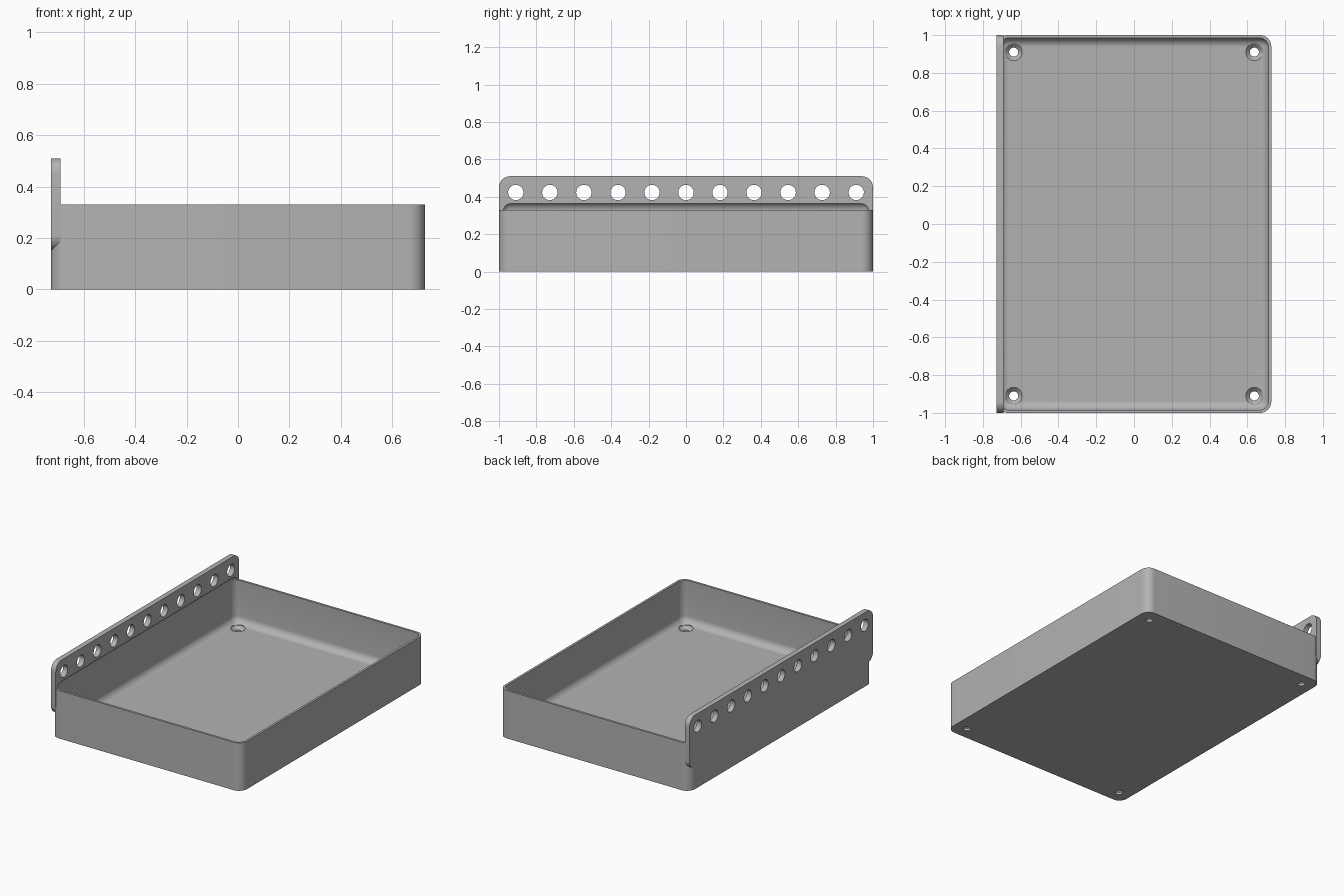
import bpy
import bmesh
import math
from mathutils import Matrix, Vector

old = bpy.data.objects.get("Cube")
if old:
    bpy.data.objects.remove(old, do_unlink=True)

HALF_X, HALF_Y = 0.727, 1.0
TRAY_TOP, FLOOR = 0.33, 0.037
RAIL_THICK = 0.036
WALL = 0.015

grey = bpy.data.materials.new("plain grey")
grey.use_nodes = True
grey.diffuse_color = (0.45, 0.45, 0.45, 1)
grey.node_tree.nodes["Principled BSDF"].inputs["Base Color"].default_value = (0.45, 0.45, 0.45, 1)


def finish(name, bm):
    """Turn a bmesh into a named object."""
    bmesh.ops.recalc_face_normals(bm, faces=bm.faces)
    mesh = bpy.data.meshes.new(name)
    bm.to_mesh(mesh)
    bm.free()
    mesh.materials.append(grey)
    obj = bpy.data.objects.new(name, mesh)
    bpy.context.collection.objects.link(obj)
    return obj


def rounded_box(name, low, high, radius, axis=None, segments=10):
    """Box with the edges along one axis rounded, or all edges if axis is None."""
    low, high = Vector(low), Vector(high)
    bm = bmesh.new()
    bmesh.ops.create_cube(bm, size=1)
    for v in bm.verts:
        v.co = Vector([(low[i] + high[i]) / 2 + v.co[i] * (high[i] - low[i]) for i in range(3)])
    edges = [e for e in bm.edges
             if axis is None or abs((e.verts[0].co - e.verts[1].co).normalized()[axis]) > 0.9]
    bmesh.ops.bevel(bm, geom=edges, offset=radius, segments=segments,
                    profile=0.5, affect='EDGES')
    return finish(name, bm)


def add_cone(bm, r1, r2, depth, matrix):
    bmesh.ops.create_cone(bm, cap_ends=True, segments=32, radius1=r1, radius2=r2,
                          depth=depth, matrix=matrix)


def combine(target, other, operation):
    """Apply a boolean to the target and discard the other object."""
    mod = target.modifiers.new("combine", 'BOOLEAN')
    mod.operation, mod.object, mod.solver = operation, other, 'EXACT'
    bpy.context.view_layer.objects.active = target
    bpy.ops.object.modifier_apply(modifier=mod.name)
    bpy.data.objects.remove(other, do_unlink=True)


# Tray body and the upright rail along its right side
tray = rounded_box("tray_with_hanging_rail", (-HALF_X, -HALF_Y, 0),
                   (HALF_X, HALF_Y, TRAY_TOP), 0.06, axis=2)
rail = rounded_box("rail", (-HALF_X, -HALF_Y, 0.15),
                   (-HALF_X + RAIL_THICK, HALF_Y, 0.51), 0.06, axis=0)
combine(tray, rail, 'UNION')

# Hollow with every edge rounded, reaching slightly into the rail
cavity = rounded_box("cavity_cutter", (-HALF_X + WALL, -HALF_Y + WALL, FLOOR),
                     (HALF_X - WALL, HALF_Y - WALL, 0.372), 0.048)
combine(tray, cavity, 'DIFFERENCE')

# Row of hanging holes through the rail
bm = bmesh.new()
sideways = Matrix.Rotation(math.pi / 2, 4, 'Y')
for i in range(-5, 6):
    place = Matrix.Translation((-HALF_X + RAIL_THICK / 2, i * 0.182, 0.423))
    add_cone(bm, 0.041, 0.041, 0.1, place @ sideways)
combine(tray, finish("rail_hole_cutter", bm), 'DIFFERENCE')

# Countersunk screw holes in the floor corners: shaft, cone, then clearance above
for r1, r2, z1, z2 in ((0.024, 0.024, -0.02, 0.1),
                       (0.024, 0.046, 0.015, FLOOR),
                       (0.046, 0.046, FLOOR - 0.0005, 0.1)):
    bm = bmesh.new()
    for x in (-0.637, 0.637):
        for y in (-0.91, 0.91):
            add_cone(bm, r1, r2, z2 - z1, Matrix.Translation((x, y, (z1 + z2) / 2)))
    combine(tray, finish("screw_hole_cutter", bm), 'DIFFERENCE')

# Smooth the rounded parts, keep real edges sharp
bpy.ops.object.select_all(action='DESELECT')
tray.select_set(True)
bpy.context.view_layer.objects.active = tray
bpy.ops.object.shade_smooth_by_angle(angle=math.radians(30))
